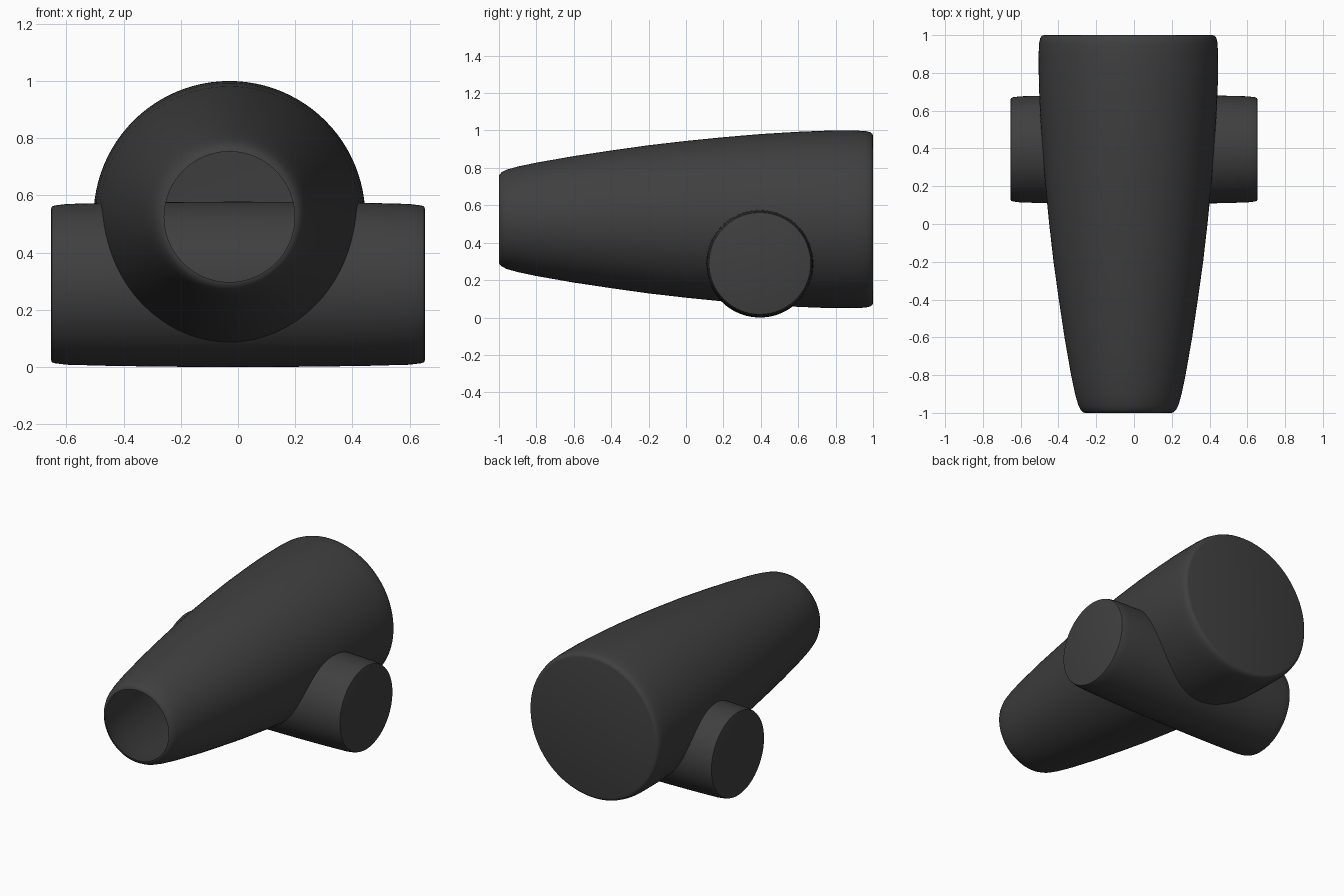
import bpy, bmesh, math
from mathutils import Matrix

if "Cube" in bpy.data.objects:
    bpy.data.objects.remove(bpy.data.objects["Cube"])

grey = bpy.data.materials.new("dark grey")
grey.diffuse_color = (0.05, 0.05, 0.05, 1)
grey.use_nodes = True
grey.node_tree.nodes["Principled BSDF"].inputs["Base Color"].default_value = grey.diffuse_color


def lathe(name, profile, matrix, cap_start, cap_end, n=96):
    """Spin (position, radius) pairs around local z, then place with matrix."""
    bm = bmesh.new()
    rings = [[bm.verts.new((r * math.cos(2 * math.pi * i / n),
                            r * math.sin(2 * math.pi * i / n), t))
              for i in range(n)] for t, r in profile]
    for a, b in zip(rings, rings[1:]):
        for i in range(n):
            j = (i + 1) % n
            bm.faces.new((a[i], a[j], b[j], b[i]))
    if cap_start:
        bm.faces.new(rings[0][::-1])
    if cap_end:
        bm.faces.new(rings[-1])
    bm.transform(matrix)
    me = bpy.data.meshes.new(name)
    bm.to_mesh(me)
    bm.free()
    me.materials.append(grey)
    ob = bpy.data.objects.new(name, me)
    bpy.context.collection.objects.link(ob)
    bpy.context.view_layer.objects.active = ob
    ob.select_set(True)
    bpy.ops.object.shade_smooth_by_angle(angle=math.radians(40))
    ob.select_set(False)
    return ob


# Tapered hollow barrel: open at the front, closed at the back
barrel_profile = [(-1, 0.228), (-0.998, 0.238), (-0.985, 0.252), (-0.96, 0.265),
                  (-0.9, 0.282), (-0.8, 0.303), (-0.6, 0.338), (-0.4, 0.368),
                  (-0.2, 0.396), (0, 0.419), (0.2, 0.439), (0.4, 0.456),
                  (0.6, 0.468), (0.75, 0.474), (0.9, 0.475), (0.96, 0.472),
                  (0.985, 0.466), (0.997, 0.457), (1, 0.446)]
lathe("barrel", barrel_profile,
      Matrix.Translation((-0.03, 0, 0.525)) @ Matrix.Rotation(-math.pi / 2, 4, 'X'),
      False, True)

# Crosswise roller passing through the barrel, slightly bulged
half = [(0.653, 0.266), (0.651, 0.272), (0.64, 0.276), (0.6, 0.281),
        (0.45, 0.285), (0.25, 0.288)]
roller_profile = [(-t, r) for t, r in half] + [(0, 0.289)] + half[::-1]
lathe("roller", roller_profile,
      Matrix.Translation((0, 0.395, 0.289)) @ Matrix.Rotation(math.pi / 2, 4, 'Y'),
      True, True)
